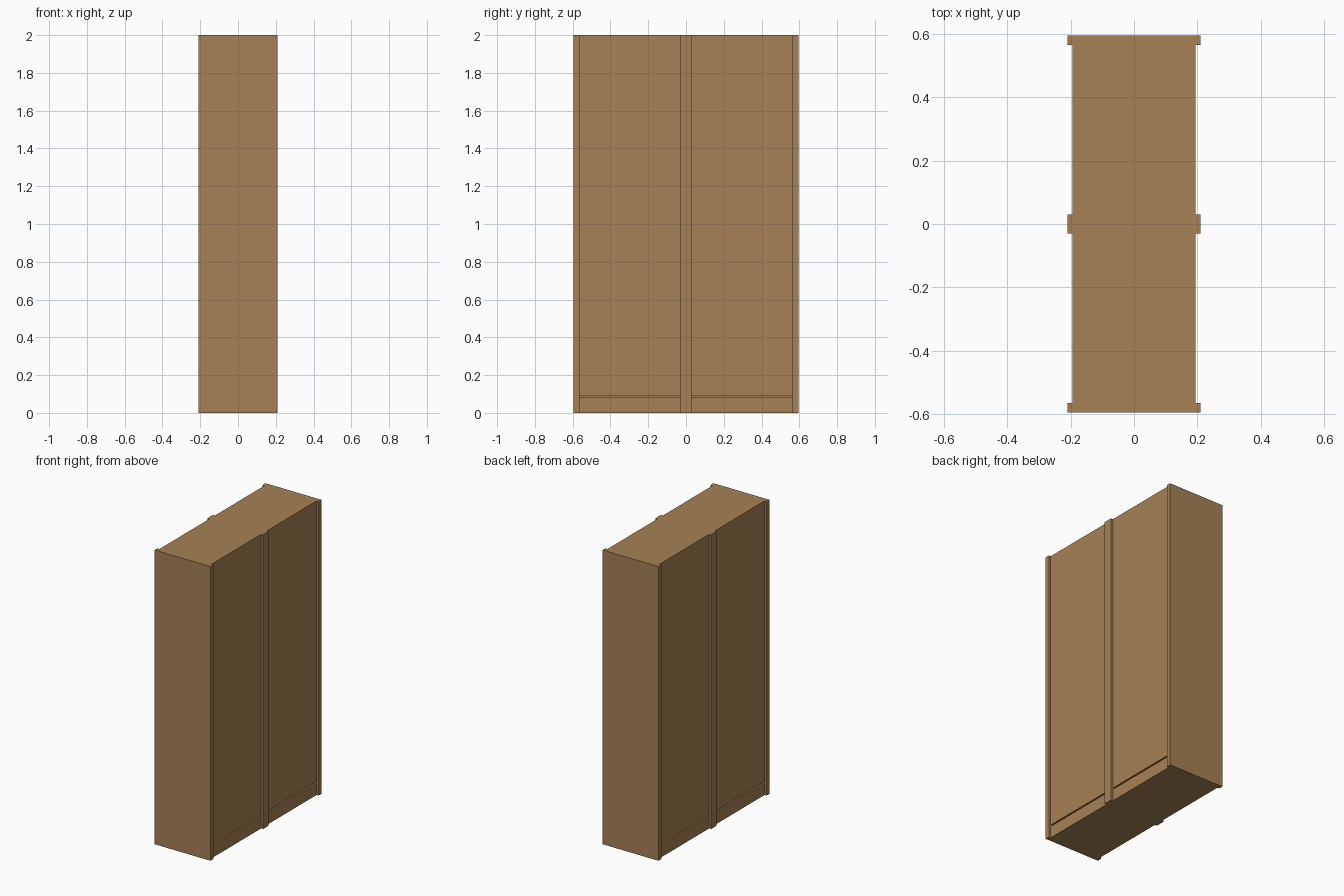
import bpy

if "Cube" in bpy.data.objects:
    bpy.data.objects.remove(bpy.data.objects["Cube"])

wood = bpy.data.materials.new("warm oak")
wood.diffuse_color = (0.385, 0.222, 0.09, 1)
wood.use_nodes = True
wood.node_tree.nodes["Principled BSDF"].inputs["Base Color"].default_value = wood.diffuse_color


def box(name, x, y, z):
    """Box from (min, max) ranges on each axis."""
    bpy.ops.mesh.primitive_cube_add(size=1)
    ob = bpy.context.object
    ob.name = name
    for v in ob.data.vertices:
        v.co = [r[0] + (c + 0.5) * (r[1] - r[0]) for c, r in zip(v.co, (x, y, z))]
    ob.data.materials.append(wood)
    return ob


H = 2.0          # cabinet height
W = 0.595        # width of one cabinet
T = 0.03         # side panel thickness
DEEP = 0.21      # half depth of side panels
FACE = 0.195     # half depth of door faces
CORE = 0.177     # half depth behind the doors
GAP = (0.081, 0.091)  # slot between plinth and door

# two identical cabinets standing side by side
for tag, y0 in (("front", -W), ("back", 0.0)):
    inner = (y0 + T, y0 + W - T)
    # full-height side panels
    box(tag + "_side_panel_a", (-DEEP, DEEP), (y0, y0 + T), (0, H))
    box(tag + "_side_panel_b", (-DEEP, DEEP), (y0 + W - T, y0 + W), (0, H))
    # plinth, slot core and door block
    box(tag + "_plinth", (-FACE, FACE), inner, (0, GAP[0]))
    box(tag + "_slot_core", (-CORE, CORE), inner, GAP)
    box(tag + "_door_block", (-FACE, FACE), inner, (GAP[1], H))
